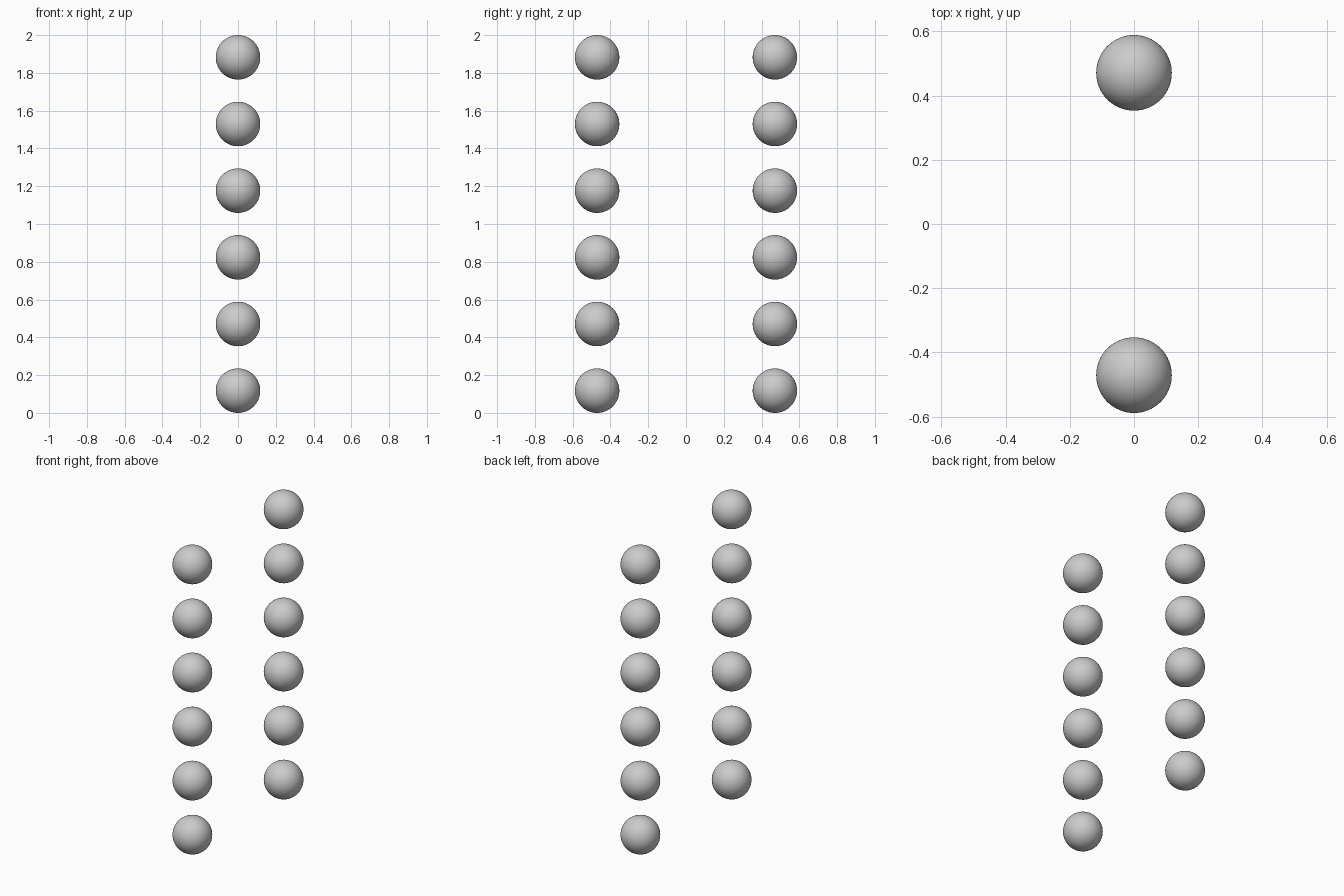
import bpy

if "Cube" in bpy.data.objects:
    bpy.data.objects.remove(bpy.data.objects["Cube"])

R = 2 / 17            # ball radius: six balls and five gaps of one radius fill 2 units
PITCH = 3 * R         # vertical spacing between ball centres
ROW_Y = 4 * R         # distance of each column from the centre
COUNT = 6


def add_ball(name, y, z):
    bpy.ops.mesh.primitive_uv_sphere_add(
        segments=64, ring_count=32, radius=R, location=(0, y, z))
    ball = bpy.context.object
    ball.name = name
    bpy.ops.object.shade_smooth()


# Two matching columns of balls, front and back
for column, side in (("front", -1), ("back", 1)):
    for i in range(COUNT):
        add_ball(f"{column}_ball_{i + 1}", side * ROW_Y, R + i * PITCH)
